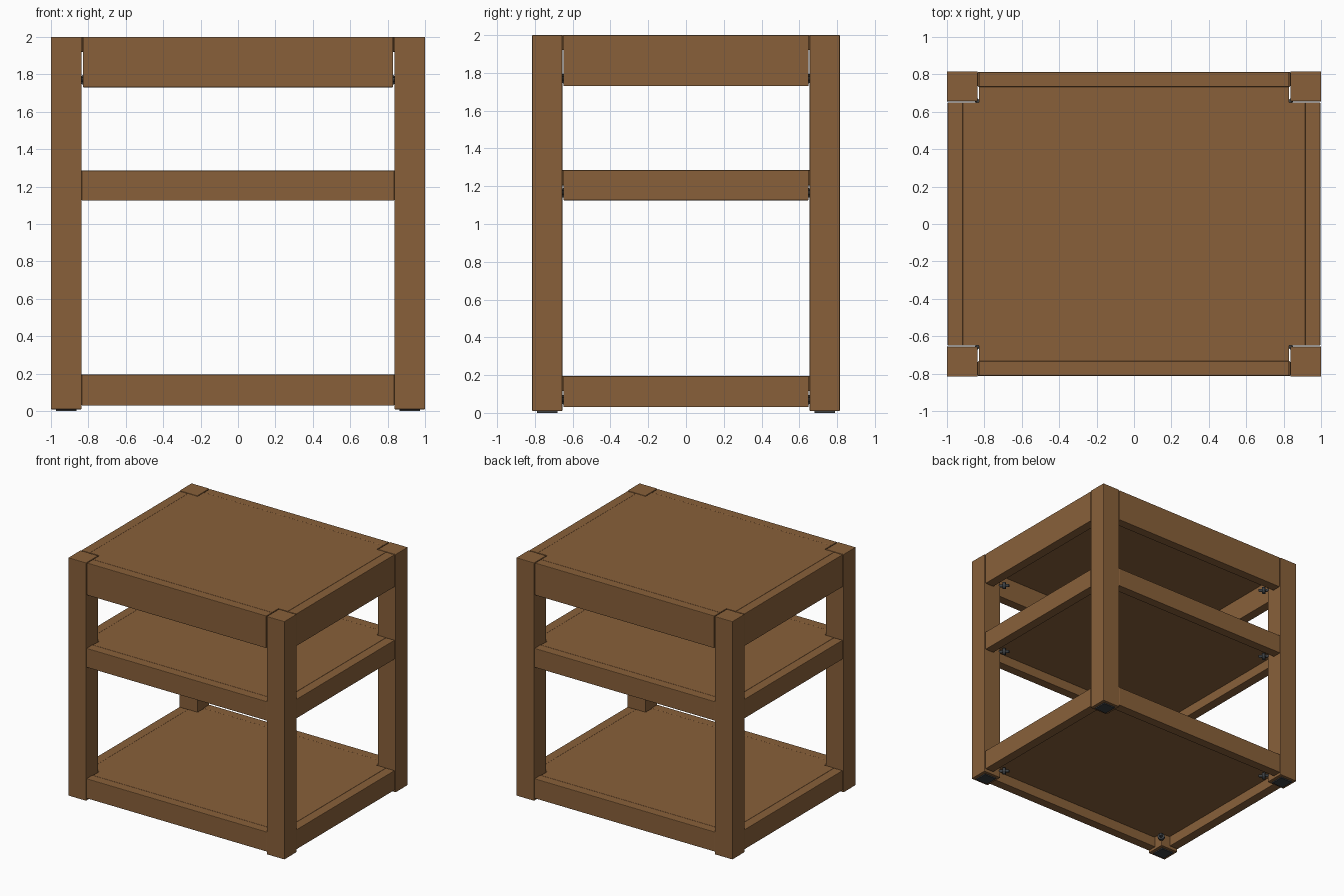
import bpy
import bmesh
from mathutils import Matrix, Vector

cube = bpy.data.objects.get("Cube")
if cube:
    bpy.data.objects.remove(cube, do_unlink=True)


def make_material(name, colour):
    mat = bpy.data.materials.new(name)
    mat.use_nodes = True
    mat.diffuse_color = colour
    mat.node_tree.nodes["Principled BSDF"].inputs["Base Color"].default_value = colour
    return mat


wood = make_material("brown wood", (0.25, 0.118, 0.042, 1))
metal = make_material("dark grey metal", (0.045, 0.05, 0.055, 1))


def add_object(name, bm, mat, bevel=0):
    mesh = bpy.data.meshes.new(name)
    bmesh.ops.recalc_face_normals(bm, faces=bm.faces)
    bm.to_mesh(mesh)
    bm.free()
    mesh.materials.append(mat)
    obj = bpy.data.objects.new(name, mesh)
    bpy.context.collection.objects.link(obj)
    if bevel:
        mod = obj.modifiers.new("Soft edges", "BEVEL")
        mod.width = bevel
        mod.segments = 2


def box(name, low, high, mat=wood, bevel=0.004):
    low, high = Vector(low), Vector(high)
    bm = bmesh.new()
    bmesh.ops.create_cube(bm, size=1)
    bmesh.ops.scale(bm, vec=high - low, verts=bm.verts)
    bmesh.ops.translate(bm, vec=(low + high) / 2, verts=bm.verts)
    add_object(name, bm, mat, bevel)


def notched_panel(name, top):
    # Board with its four corners cut out around the legs
    corner = [(PX, NY), (NX, NY), (NX, PY)]
    outline = corner + [(-x, y) for x, y in reversed(corner)]
    outline += [(-x, -y) for x, y in corner]
    outline += [(x, -y) for x, y in reversed(corner)]
    bm = bmesh.new()
    face = bm.faces.new([bm.verts.new((x, y, top)) for x, y in outline])
    out = bmesh.ops.extrude_face_region(bm, geom=[face])
    moved = [v for v in out["geom"] if isinstance(v, bmesh.types.BMVert)]
    bmesh.ops.translate(bm, vec=(0, 0, -PANEL), verts=moved)
    add_object(name, bm, wood, 0.002)


def corner_bolt(name, sx, sy, z):
    # Short bolt pointing diagonally out of the inner leg edge
    axis = Vector((-sx, -sy, 0)).normalized()
    turn = axis.to_track_quat("Z", "Y").to_matrix().to_4x4()
    start = Vector((sx * LX, sy * LY, z))
    bm = bmesh.new()
    for radius, length in ((0.012, 0.08), (0.028, 0.025)):
        place = Matrix.Translation(start + axis * 0.03) @ turn
        bmesh.ops.create_cone(bm, cap_ends=True, segments=12, radius1=radius,
                              radius2=radius, depth=length, matrix=place)
    add_object(name, bm, metal)


W, D = 1.0, 0.815            # half width and half depth
LX, LY = 0.835, 0.655        # inner faces of the legs
PX, PY = 0.915, 0.733        # panel edges
GAP = 0.006
NX, NY = LX - GAP, LY - GAP  # panel notches
PANEL = 0.08

# Legs and foot pads
for sx, side in ((1, "left"), (-1, "right")):
    for sy, end in ((-1, "front"), (1, "back")):
        xs = sorted((sx * LX, sx * W))
        ys = sorted((sy * LY, sy * D))
        box(f"{end}_{side}_leg", (xs[0], ys[0], 0.01), (xs[1], ys[1], 2))
        cx, cy = sum(xs) / 2, sum(ys) / 2
        box(f"{end}_{side}_foot_pad", (cx - 0.055, cy - 0.055, 0),
            (cx + 0.055, cy + 0.055, 0.012), metal, 0)

# Three levels: rails, panel and corner bolts
for level, bottom, top in (("bottom", 0.03, 0.195),
                           ("middle", 1.125, 1.285),
                           ("top", 1.73, 2.0)):
    end_x = NX if level == "top" else LX
    for s, end in ((-1, "front"), (1, "back")):
        ys = sorted((s * PY, s * (D - 0.004)))
        box(f"{level}_{end}_rail", (-end_x, ys[0], bottom), (end_x, ys[1], top))
    for s, side in ((1, "left"), (-1, "right")):
        xs = sorted((s * PX, s * (W - 0.005)))
        box(f"{level}_{side}_rail", (xs[0], -NY, bottom), (xs[1], NY, top))
    notched_panel(f"{level}_panel", top)
    for sx, side in ((1, "left"), (-1, "right")):
        for sy, end in ((-1, "front"), (1, "back")):
            corner_bolt(f"{level}_{end}_{side}_bolt", sx, sy, bottom + 0.04)
